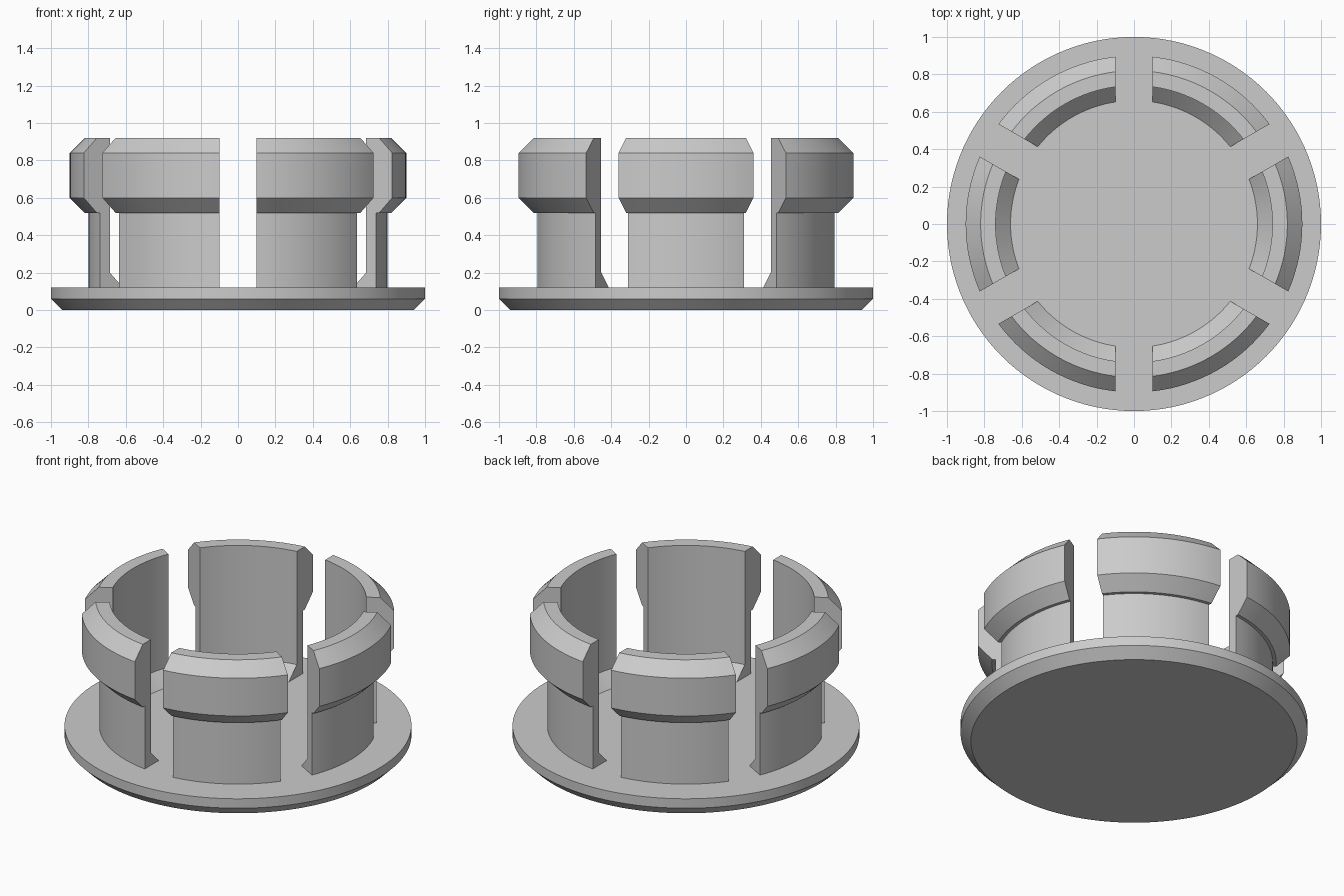
import bpy, bmesh
from math import asin, cos, sin, pi, radians

if "Cube" in bpy.data.objects:
    bpy.data.objects.remove(bpy.data.objects["Cube"], do_unlink=True)

grey = bpy.data.materials.new("light_grey_plastic")
grey.use_nodes = True
grey.diffuse_color = (0.6, 0.6, 0.6, 1)
grey.node_tree.nodes["Principled BSDF"].inputs["Base Color"].default_value = (0.6, 0.6, 0.6, 1)


def finish(bm, name):
    bmesh.ops.recalc_face_normals(bm, faces=bm.faces)
    mesh = bpy.data.meshes.new(name)
    bm.to_mesh(mesh)
    bm.free()
    mesh.materials.append(grey)
    ob = bpy.data.objects.new(name, mesh)
    bpy.context.collection.objects.link(ob)
    bpy.ops.object.select_all(action='DESELECT')
    ob.select_set(True)
    bpy.context.view_layer.objects.active = ob
    bpy.ops.object.shade_smooth_by_angle(angle=radians(20))
    return ob


def bridge(bm, a, b):
    for i in range(len(a)):
        j = (i + 1) % len(a)
        bm.faces.new((a[i], a[j], b[j], b[i]))


# Round base plate, chamfered on its lower rim
bm = bmesh.new()
SIDES = 120
rings = [[bm.verts.new((r * cos(2 * pi * i / SIDES), r * sin(2 * pi * i / SIDES), z))
          for i in range(SIDES)]
         for r, z in ((0.94, 0), (1, 0.06), (1, 0.12))]
bridge(bm, rings[0], rings[1])
bridge(bm, rings[1], rings[2])
bm.faces.new(rings[0])
bm.faces.new(rings[2])
finish(bm, "base_plate")

# Snap clips: radial section swept between parallel-sided slots
SECTION = [(0.66, 0.11), (0.66, 0.12), (0.74, 0.2), (0.74, 0.92), (0.82, 0.92),
           (0.9, 0.84), (0.9, 0.6), (0.82, 0.52), (0.8, 0.52), (0.8, 0.11)]
HALF_SLOT = 0.1
STEPS = 16


def snap_clip(index):
    bm = bmesh.new()
    mid = index * pi / 3
    loops = []
    for s in range(STEPS + 1):
        t = 2 * s / STEPS - 1
        loop = []
        for r, z in SECTION:
            a = mid + t * (pi / 6 - asin(HALF_SLOT / r))
            loop.append(bm.verts.new((r * cos(a), r * sin(a), z)))
        loops.append(loop)
    for a, b in zip(loops, loops[1:]):
        bridge(bm, a, b)
    bm.faces.new(loops[0])
    bm.faces.new(loops[-1])
    finish(bm, f"snap_clip_{index + 1}")


for k in range(6):
    snap_clip(k)
